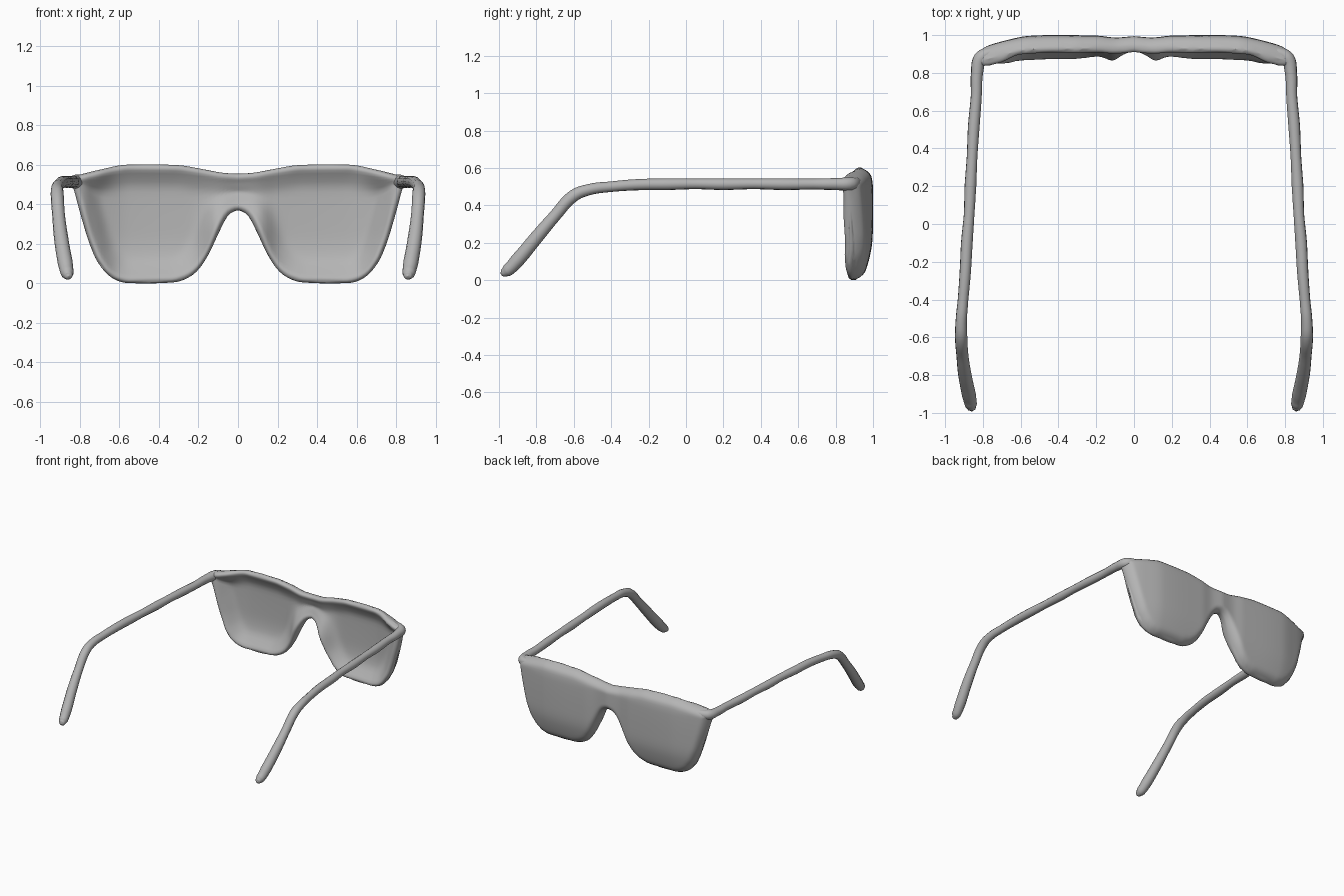
import bpy, bmesh, math
from mathutils import Vector
from mathutils.geometry import intersect_point_line

if "Cube" in bpy.data.objects:
    bpy.data.objects.remove(bpy.data.objects["Cube"])

grey = bpy.data.materials.new("plain grey")
grey.diffuse_color = (0.46, 0.46, 0.46, 1)
grey.use_nodes = True
grey.node_tree.nodes["Principled BSDF"].inputs["Base Color"].default_value = grey.diffuse_color

# half outline (x, z) of the lens front, mirrored about x = 0
TOP = [(0, .555), (.08, .56), (.2, .582), (.3, .598), (.57, .6), (.7, .575), (.8, .55), (.85, .53)]
BOTTOM = [(0, .37), (.03, .36), (.06, .33), (.1, .25), (.15, .145), (.2, .07), (.25, .03), (.32, .006),
          (.56, .002), (.62, .018), (.67, .055), (.72, .125), (.76, .225), (.8, .36), (.835, .49), (.85, .528)]
WRAP = [(0, -.005), (.1, -.012), (.2, -.002), (.55, -.003), (.7, -.033), (.8, -.066), (.85, -.10)]
DROP = [(0, -.055), (.03, -.045), (.1, -.023), (.18, -.006), (.27, 0), (.5, 0), (.56, -.008), (.6, -.02)]


def curve_at(points, t):
    """Smooth interpolation through a list of points."""
    t = min(max(t, points[0][0]), points[-1][0])
    n = len(points)
    def slope(i):
        a, b = points[max(i - 1, 0)], points[min(i + 1, n - 1)]
        return (b[1] - a[1]) / (b[0] - a[0])
    for i in range(n - 1):
        (x0, y0), (x1, y1) = points[i], points[i + 1]
        if t <= x1:
            h = x1 - x0
            s = (t - x0) / h
            return ((2*s**3 - 3*s*s + 1) * y0 + (s**3 - 2*s*s + s) * h * slope(i)
                    + (3*s*s - 2*s**3) * y1 + (s**3 - s*s) * h * slope(i + 1))


def edge_distance(x, z):
    p, best = Vector((x, z, 0)), 9
    for line in (TOP, BOTTOM):
        for a, b in zip(line, line[1:]):
            a, b = Vector((*a, 0)), Vector((*b, 0))
            f = intersect_point_line(p, a, b)[1]
            best = min(best, (p - a.lerp(b, min(max(f, 0), 1))).length)
    return best


def smooth(a, b, t):
    t = min(max((t - a) / (b - a), 0), 1)
    return t * t * (3 - 2 * t)


def finish(ob):
    ob.data.materials.clear()
    ob.data.materials.append(grey)
    for p in ob.data.polygons:
        p.use_smooth = True


# lens front: domed shell, hollowed behind, with a rounded thicker rim
bm = bmesh.new()
NX, NV = 48, 28
columns = []
for i in range(-NX, NX + 1):
    s = abs(i) / NX
    ax = .85 * (s + .12 * math.sin(math.pi * s) * s)
    x = math.copysign(ax, i)
    lo, hi = curve_at(BOTTOM, ax), curve_at(TOP, ax)
    front, back = [], []
    for j in range(NV + 1):
        z = lo + (hi - lo) * (1 - math.cos(math.pi * j / NV)) / 2
        border = j in (0, NV) or abs(i) == NX
        d = 0 if border else edge_distance(ax, z)
        y = .998 + curve_at(WRAP, ax) + curve_at(DROP, z)
        rim = 1 - smooth(.02, .13, d)
        nose = math.exp(-((ax - .11) / .07) ** 2) * (1 - smooth(.25, .5, z))
        side = smooth(.6, .72, ax) * (1 - smooth(.76, .84, ax)) * rim
        thick = .045 + .03 * rim + .045 * nose + .025 * side
        r = math.sqrt(max(0, 1 - (1 - min(d / .035, 1)) ** 2))
        mid = y - thick / 2 - .012 * (1 - smooth(0, .05, d))
        vf = bm.verts.new((x, mid + thick / 2 * r, z))
        front.append(vf)
        back.append(vf if border else bm.verts.new((x, mid - thick / 2 * r, z)))
    columns.append((front, back))
for (f0, b0), (f1, b1) in zip(columns, columns[1:]):
    for j in range(NV):
        bm.faces.new((f0[j], f0[j + 1], f1[j + 1], f1[j]))
        bm.faces.new((b0[j], b1[j], b1[j + 1], b0[j + 1]))
bmesh.ops.remove_doubles(bm, verts=bm.verts, dist=.0004)
bmesh.ops.recalc_face_normals(bm, faces=bm.faces)
mesh = bpy.data.meshes.new("lens_front")
bm.to_mesh(mesh)
bm.free()
lens = bpy.data.objects.new("lens_front", mesh)
bpy.context.collection.objects.link(lens)
finish(lens)

# temple arms: slightly lumpy tubes bending down behind the ear (x, y, z, radius)
ARM = [(.69, .925, .530, .012), (.76, .907, .522, .030), (.812, .878, .515, .037), (.831, .80, .514, .032),
       (.835, .68, .514, .029), (.848, .52, .513, .031), (.857, .36, .515, .028), (.866, .2, .513, .031),
       (.873, .05, .515, .028), (.885, -.1, .513, .031), (.893, -.25, .511, .030), (.905, -.4, .500, .028),
       (.915, -.52, .484, .030), (.915, -.6, .452, .033), (.908, -.7, .345, .032), (.895, -.8, .228, .036),
       (.875, -.9, .108, .038), (.864, -.955, .052, .033), (.859, -.982, .038, .020), (.858, -.992, .036, .002)]
for side, name in ((1, "right_arm"), (-1, "left_arm")):
    cu = bpy.data.curves.new(name, 'CURVE')
    cu.dimensions = '3D'
    cu.bevel_depth = 1
    cu.bevel_resolution = 4
    cu.resolution_u = 5
    cu.use_fill_caps = True
    sp = cu.splines.new('BEZIER')
    sp.bezier_points.add(len(ARM) - 1)
    for p, (x, y, z, r) in zip(sp.bezier_points, ARM):
        p.co = (side * x, y, z)
        p.radius = r
        p.handle_left_type = p.handle_right_type = 'AUTO'
    tmp = bpy.data.objects.new(name + "_path", cu)
    bpy.context.collection.objects.link(tmp)
    bpy.context.view_layer.update()
    me = bpy.data.meshes.new_from_object(tmp.evaluated_get(bpy.context.evaluated_depsgraph_get()))
    bpy.data.objects.remove(tmp)
    arm = bpy.data.objects.new(name, me)
    bpy.context.collection.objects.link(arm)
    finish(arm)
